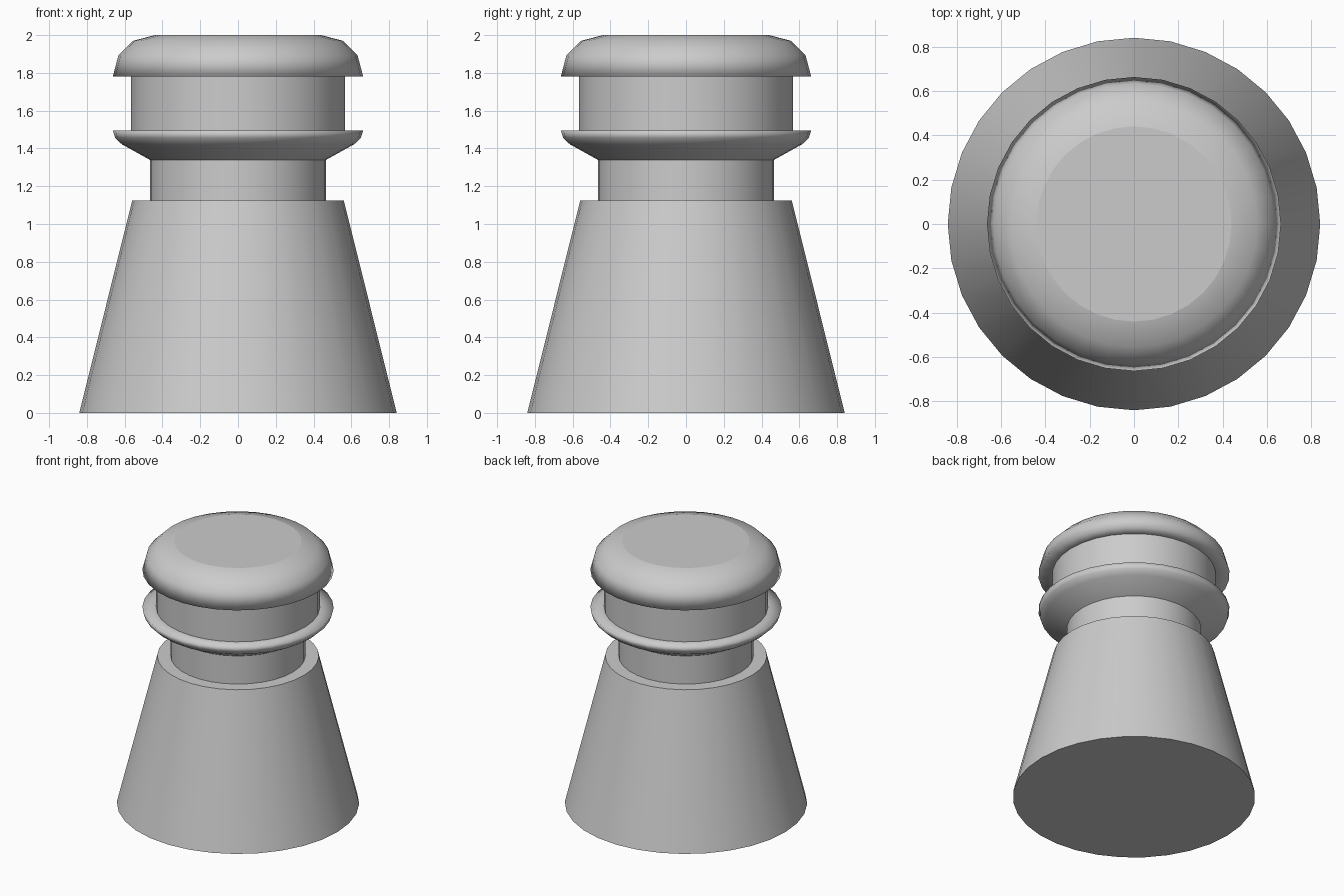
import bpy
import bmesh
import math

if "Cube" in bpy.data.objects:
    bpy.data.objects.remove(bpy.data.objects["Cube"])

SIDES = 32

# Single plain grey finish
grey = bpy.data.materials.new("plain_grey")
grey.use_nodes = True
colour = (0.6, 0.6, 0.6, 1)
grey.diffuse_color = colour
grey.node_tree.nodes["Principled BSDF"].inputs["Base Color"].default_value = colour


def lathe(name, profile, blend_angle):
    """Turn a (radius, height) profile, listed bottom to top, into a capped solid."""
    bm = bmesh.new()
    rings = []
    for radius, z in profile:
        ring = []
        for i in range(SIDES):
            a = math.tau * i / SIDES
            ring.append(bm.verts.new((radius * math.cos(a), radius * math.sin(a), z)))
        rings.append(ring)
    for low, high in zip(rings, rings[1:]):
        for i in range(SIDES):
            j = (i + 1) % SIDES
            bm.faces.new((low[i], low[j], high[j], high[i]))
    caps = [bm.faces.new(rings[0][::-1]), bm.faces.new(rings[-1])]
    mesh = bpy.data.meshes.new(name)
    for face in bm.faces:
        face.smooth = face not in caps
    # Creases: flat end discs and any bend above the blend angle
    for edge in bm.edges:
        on_cap = any(f in caps for f in edge.link_faces)
        edge.smooth = not on_cap and edge.calc_face_angle(0) < math.radians(blend_angle)
    bm.to_mesh(mesh)
    bm.free()
    mesh.materials.append(grey)
    obj = bpy.data.objects.new(name, mesh)
    bpy.context.collection.objects.link(obj)
    return obj


# Tapered foot
lathe("tapered_base", [(0.84, 0), (0.56, 1.125)], 30)

# Narrow neck
lathe("neck", [(0.467, 1.12), (0.467, 1.345)], 30)

# Flared collar with a rounded rim and a level top
lathe("collar", [(0.467, 1.34), (0.615, 1.422), (0.65, 1.455),
                 (0.663, 1.495), (0.56, 1.495)], 120)

# Drum between collar and cap
lathe("drum", [(0.567, 1.49), (0.567, 1.785)], 30)

# Domed cap, soft down to its underside
lathe("cap", [(0.56, 1.78), (0.663, 1.78), (0.633, 1.893),
              (0.555, 1.97), (0.44, 2.0)], 120)
